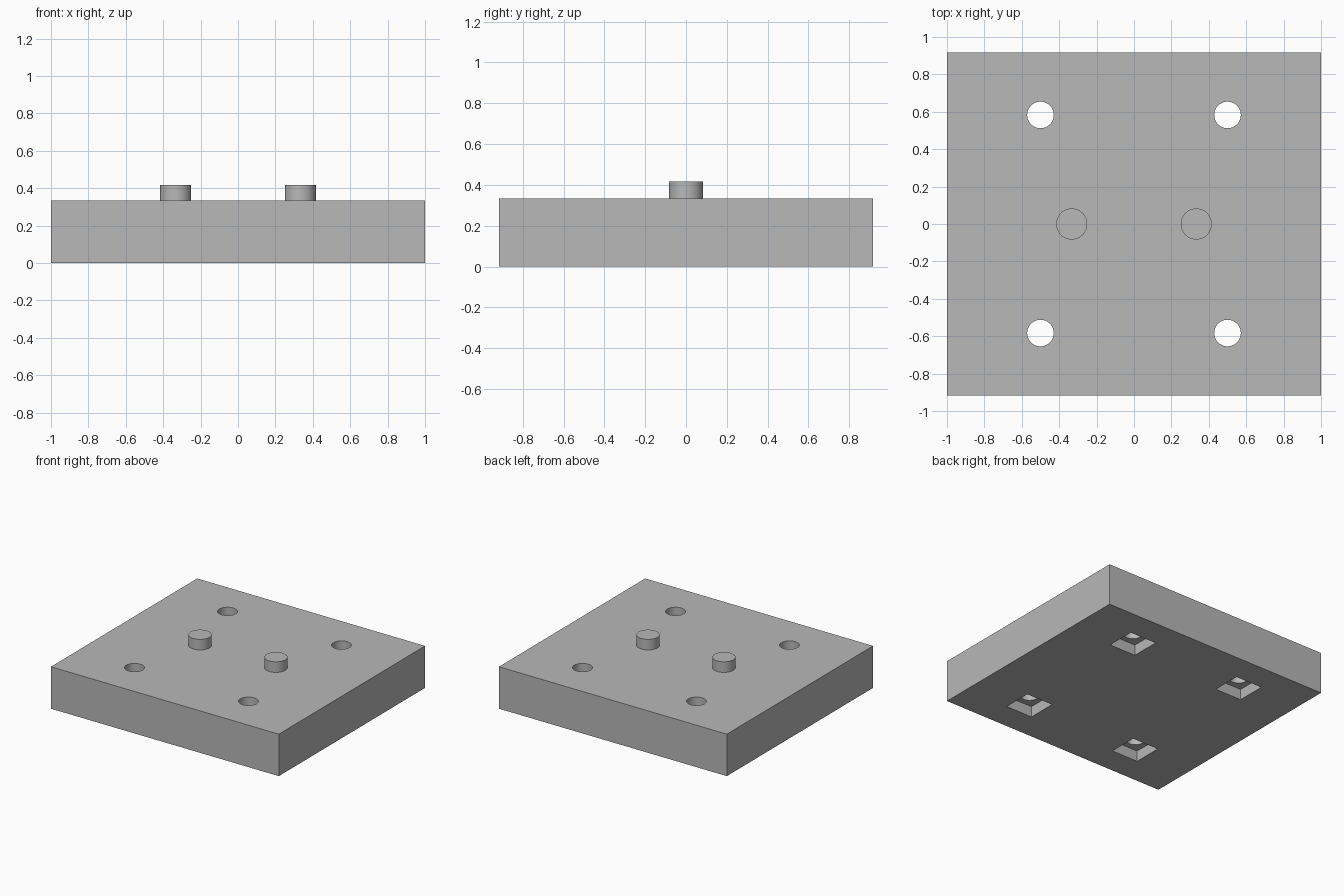
import bpy, bmesh
from mathutils import Matrix, Vector

if "Cube" in bpy.data.objects:
    bpy.data.objects.remove(bpy.data.objects["Cube"])

W, D, H = 2.0, 1.833, 0.333            # block size
HOLES = [(x, y) for x in (-0.5, 0.5) for y in (-0.583, 0.583)]
PEGS = [(-0.333, 0), (0.333, 0)]

grey = bpy.data.materials.new("light grey")
grey.diffuse_color = (0.48, 0.48, 0.48, 1)
grey.use_nodes = True
grey.node_tree.nodes["Principled BSDF"].inputs["Base Color"].default_value = grey.diffuse_color


def finish(name, bm):
    mesh = bpy.data.meshes.new(name)
    bm.to_mesh(mesh)
    bm.free()
    mesh.materials.append(grey)
    obj = bpy.data.objects.new(name, mesh)
    bpy.context.collection.objects.link(obj)
    return obj


def boxes(name, centres, size, z0, z1):
    bm = bmesh.new()
    for x, y in centres:
        m = Matrix.Translation((x, y, (z0 + z1) / 2)) @ Matrix.Diagonal((*size, z1 - z0, 1))
        bmesh.ops.create_cube(bm, size=1, matrix=m)
    return finish(name, bm)


def cylinders(name, centres, radius, z0, z1):
    bm = bmesh.new()
    for x, y in centres:
        bmesh.ops.create_cone(bm, cap_ends=True, segments=64, radius1=radius, radius2=radius,
                              depth=z1 - z0, matrix=Matrix.Translation((x, y, (z0 + z1) / 2)))
    return finish(name, bm)


def smooth(obj):
    bpy.ops.object.select_all(action='DESELECT')
    obj.select_set(True)
    bpy.context.view_layer.objects.active = obj
    bpy.ops.object.shade_smooth_by_angle(angle=0.5)


# main block with round through holes and square pockets underneath
block = boxes("block", [(0, 0)], (W, D), 0, H)
bores = cylinders("bore_cutter", HOLES, 0.071, -0.1, H + 0.1)
pockets = boxes("pocket_cutter", HOLES, (0.233, 0.233), -0.1, 0.085)
for cutter in (bores, pockets):
    mod = block.modifiers.new(cutter.name, 'BOOLEAN')
    mod.operation = 'DIFFERENCE'
    mod.solver = 'EXACT'
    mod.object = cutter
    bpy.context.view_layer.objects.active = block
    bpy.ops.object.modifier_apply(modifier=mod.name)
    bpy.data.objects.remove(cutter)
smooth(block)

# two locating pegs on top
smooth(cylinders("pegs", PEGS, 0.083, H, 0.417))
